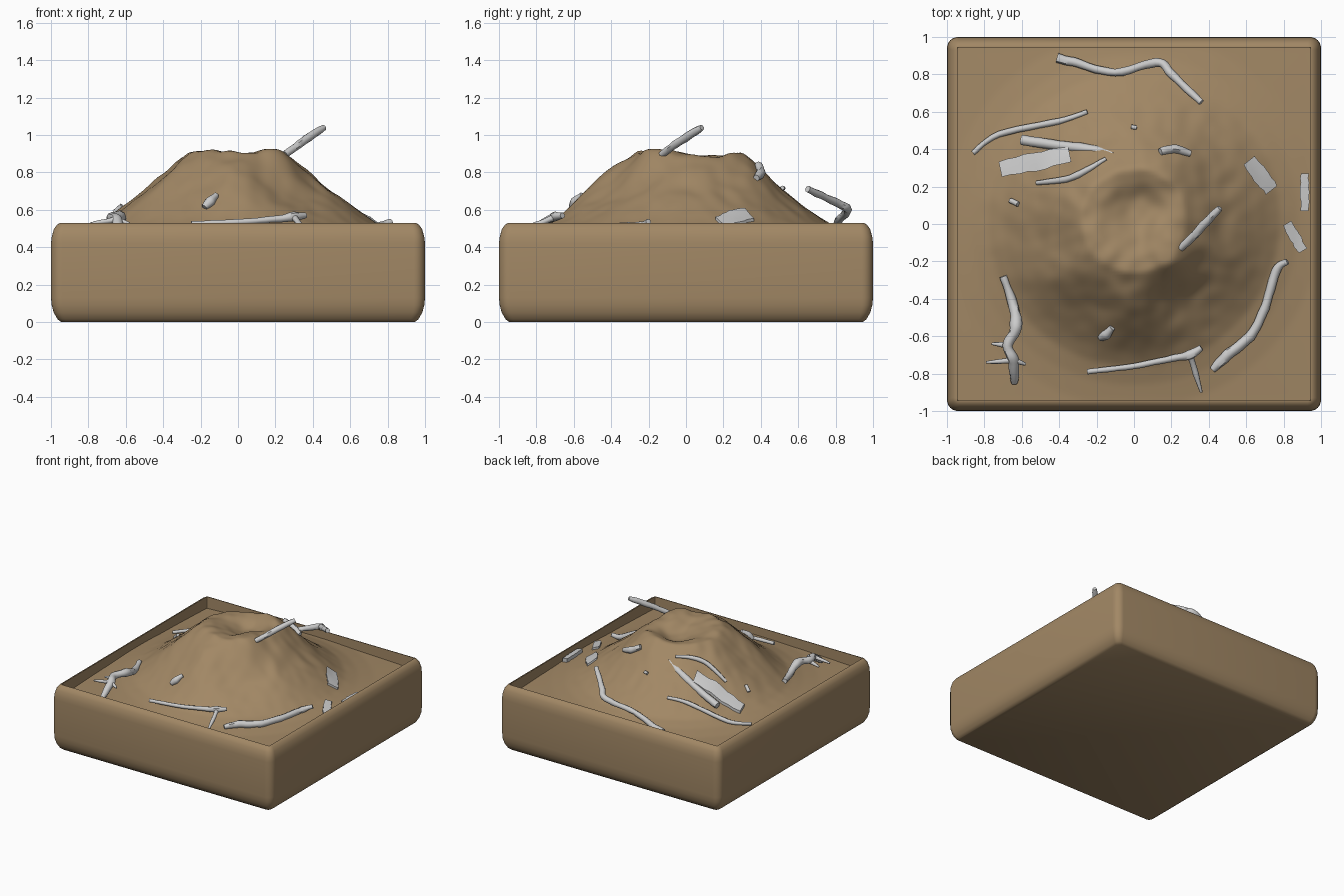
import bpy, bmesh, math
from mathutils import Vector, noise

if "Cube" in bpy.data.objects:
    bpy.data.objects.remove(bpy.data.objects["Cube"])


def material(name, col):
    m = bpy.data.materials.new(name)
    m.diffuse_color = (*col, 1)
    m.use_nodes = True
    m.node_tree.nodes["Principled BSDF"].inputs["Base Color"].default_value = m.diffuse_color
    return m


EARTH = material("tan_earth", (0.36, 0.245, 0.13))
WOOD = material("grey_driftwood", (0.6, 0.6, 0.6))


def finish(name, bm, mat, angle=35):
    me = bpy.data.meshes.new(name)
    bmesh.ops.recalc_face_normals(bm, faces=bm.faces)
    bm.to_mesh(me)
    bm.free()
    me.materials.append(mat)
    ob = bpy.data.objects.new(name, me)
    bpy.context.collection.objects.link(ob)
    for o in bpy.context.selected_objects:
        o.select_set(False)
    ob.select_set(True)
    bpy.context.view_layer.objects.active = ob
    bpy.ops.object.shade_smooth_by_angle(angle=math.radians(angle))
    return ob


# Height of the ground: radial mound profile, lumps and noise
PROFILE = [(0, .865), (.2, .89), (.28, .885), (.34, .84), (.42, .775), (.5, .705), (.6, .63),
           (.7, .555), (.78, .505), (.88, .475), (1.0, .455), (1.4, .43)]
LUMPS = [(.1, .3, .09, .035), (.22, -.2, .08, .05), (-.2, -.2, .1, .04), (-.05, -.45, .12, .05),
         (.02, .1, .1, -.05), (-.38, -.3, .1, .03), (.28, .38, .08, .02), (.33, -.38, .12, -.04),
         (-.22, .12, .09, .02), (-.3, .38, .12, -.02), (.13, -.05, .06, .02)]


def ground(x, y):
    r = math.hypot(x, y - .02)
    z = PROFILE[-1][1]
    for (r0, z0), (r1, z1) in zip(PROFILE, PROFILE[1:]):
        if r0 <= r < r1:
            z = z0 + (z1 - z0) * (r - r0) / (r1 - r0)
            break
    for lx, ly, s, h in LUMPS:
        z += h * math.exp(-((x - lx) ** 2 + (y - ly) ** 2) / (2 * s * s))
    rough = max(0, min(1, (.85 - r) / .4))
    z += rough * (.02 * noise.noise(Vector((x * 5, y * 5, 1.3)))
                  + .013 * noise.noise(Vector((x * 12, y * 12, 4.1))))
    return min(z, .925)


# Tray: stacked rounded-square rings from the base, over the rim, down the inner wall
def rounded_ring(bm, half, rad, z, n=6):
    out = []
    for q, (sx, sy) in enumerate([(1, 1), (-1, 1), (-1, -1), (1, -1)]):
        for i in range(n + 1):
            a = math.pi / 2 * (q + i / n)
            out.append(bm.verts.new((sx * (half - rad) + rad * math.cos(a),
                                     sy * (half - rad) + rad * math.sin(a), z)))
    return out


bm = bmesh.new()
rings = [rounded_ring(bm, h, r, z) for h, r, z in [
    (.945, .03, 0), (.965, .04, .015), (.985, .05, .05), (.996, .055, .09), (1, .06, .13),
    (1, .06, .42), (.996, .055, .455), (.985, .05, .495), (.968, .04, .52), (.95, .02, .53),
    (.945, .005, .53), (.943, .005, .38)]]
for a, b in zip(rings, rings[1:]):
    for i in range(len(a)):
        j = (i + 1) % len(a)
        bm.faces.new((a[i], a[j], b[j], b[i]))
bm.faces.new(rings[0])
finish("tray", bm, EARTH, 40)

# Mound of earth filling the tray
bm = bmesh.new()
bmesh.ops.create_grid(bm, x_segments=110, y_segments=110, size=.944)
for v in bm.verts:
    v.co.z = ground(v.co.x, v.co.y)
for _ in range(2):
    bmesh.ops.smooth_vert(bm, verts=bm.verts, factor=.4, use_axis_z=True)
mound = finish("earth_mound", bm, EARTH, 80)
if mound.data.polygons[0].normal.z < 0:
    mound.data.flip_normals()


# Twigs: tapered knobbly tubes; a point is (x, y, radius[, z]), resting on the ground without z
def twig(name, pts, sides=8):
    P = [(Vector((p[0], p[1], p[3] if len(p) > 3 else ground(p[0], p[1]) + p[2] * .7)), p[2])
         for p in pts]
    path = []
    for i in range(len(P) - 1):
        a, b, c, d = (P[max(0, min(len(P) - 1, i + k))] for k in (-1, 0, 1, 2))
        for s in range(6):
            t = s / 6
            co = .5 * (2 * b[0] + (c[0] - a[0]) * t + (2 * a[0] - 5 * b[0] + 4 * c[0] - d[0]) * t * t
                       + (3 * b[0] - a[0] - 3 * c[0] + d[0]) * t ** 3)
            path.append((co, b[1] + (c[1] - b[1]) * t))
    path.append(P[-1])
    bm = bmesh.new()
    loops = []
    for i, (co, r) in enumerate(path):
        tan = (path[min(i + 1, len(path) - 1)][0] - path[max(i - 1, 0)][0]).normalized()
        side = tan.cross(Vector((0, 0, 1))).normalized()
        up = side.cross(tan)
        loop = []
        for k in range(sides):
            a = 2 * math.pi * k / sides
            d = side * math.cos(a) + up * math.sin(a)
            loop.append(bm.verts.new(co + d * r * (1 + .25 * noise.noise((co + d * r) * 18))))
        loops.append(loop)
    for a, b in zip(loops, loops[1:]):
        for k in range(sides):
            j = (k + 1) % sides
            bm.faces.new((a[k], a[j], b[j], b[k]))
    bm.faces.new(loops[0])
    bm.faces.new(loops[-1])
    finish(name, bm, WOOD, 50)


twig("back_branch", [(-.41, .89, .025), (-.3, .86, .024), (-.1, .81, .02, .53),
                     (.12, .865, .024, .6), (.2, .8, .022, .64), (.36, .65, .018, .71)])
twig("left_long_twig", [(-.86, .38, .012), (-.72, .48, .018), (-.4, .55, .017), (-.25, .6, .012)])
twig("left_thick_branch", [(-.6, .45, .026, .58), (-.4, .42, .027, .65),
                           (-.2, .39, .028, .74), (-.1, .36, .022, .79)])
twig("left_thin_twig", [(-.52, .22, .012), (-.36, .24, .018), (-.25, .29, .016), (-.15, .35, .01)])
twig("summit_stub", [(.14, .385, .02), (.22, .4, .026), (.3, .375, .018)])
twig("summit_branch", [(.25, -.13, .02, .895), (.37, -.01, .024, .98), (.46, .085, .018, 1.04)])
twig("right_branch", [(.82, -.2, .016, .535), (.76, -.25, .024), (.7, -.45, .024),
                      (.62, -.6, .027), (.5, -.7, .03), (.42, -.78, .018)])
twig("front_left_branch", [(-.7, -.28, .018), (-.65, -.42, .027), (-.63, -.55, .032, .56),
                           (-.675, -.65, .026, .56), (-.645, -.73, .032, .54), (-.64, -.85, .018)])
for i, (a, b) in enumerate([((-.67, -.65), (-.76, -.64)), ((-.66, -.73), (-.79, -.74)),
                            ((-.64, -.73), (-.58, -.75))]):
    twig(f"front_left_fork_{i}", [(*a, .018, .545), (*b, .007, .525)])
twig("front_branch", [(-.25, -.79, .015, .525), (0, -.76, .015, .535), (.2, -.72, .018, .55),
                      (.3, -.7, .025, .562), (.36, -.66, .016, .57)])
twig("front_fork", [(.3, -.7, .018, .56), (.33, -.8, .015, .52), (.36, -.9, .007, .49)])
twig("front_stub", [(-.18, -.61, .018), (-.15, -.59, .026), (-.115, -.555, .016)])
twig("back_pebble", [(-.015, .52, .012), (.015, .515, .012)])
twig("left_pebble", [(-.66, .125, .014), (-.62, .105, .014)])


# Bark chips: bent flat slabs draped on the ground
def chip(name, x, y, length, width, deg, thick=.016):
    bm = bmesh.new()
    bmesh.ops.create_grid(bm, x_segments=8, y_segments=3, size=.5)
    g = bmesh.ops.extrude_face_region(bm, geom=bm.faces[:])
    top = {v for v in g["geom"] if isinstance(v, bmesh.types.BMVert)}
    a = math.radians(deg)
    for v in bm.verts:
        u = v.co.x * length
        w = v.co.y * width * (1 - .35 * abs(v.co.x)) + .008 * noise.noise(Vector((u * 30, x, y)))
        px, py = x + u * math.cos(a) - w * math.sin(a), y + u * math.sin(a) + w * math.cos(a)
        v.co = (px, py, ground(px, py) + (thick if v in top else -.01))
    finish(name, bm, WOOD, 40)


chip("left_bark", -.53, .335, .38, .1, 12, .022)
chip("right_bark", .675, .26, .2, .09, -52)
chip("wall_bark", .913, .17, .2, .05, 90, .03)
chip("small_bark", .86, -.07, .17, .06, -60)
